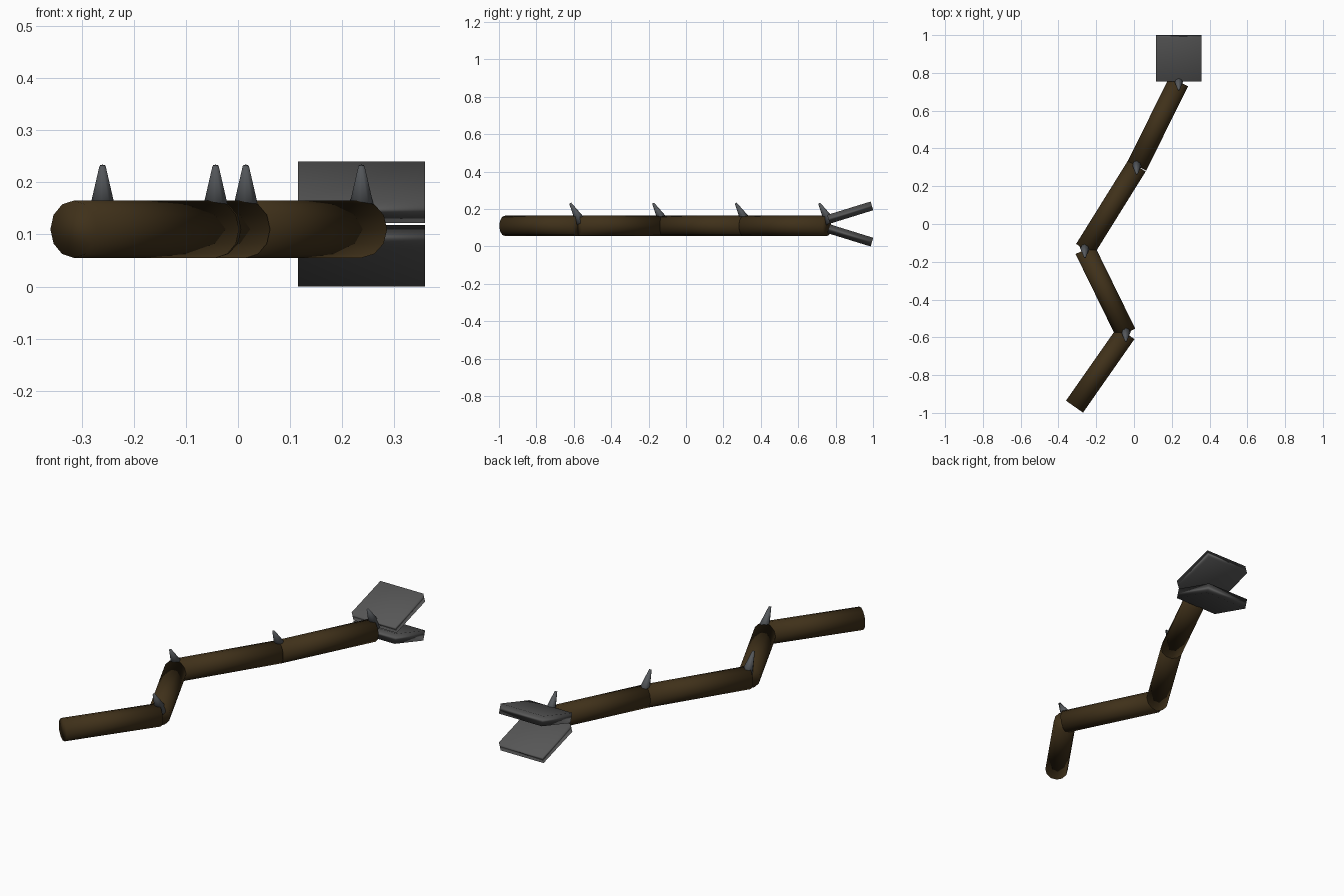
import bpy
import math
from mathutils import Vector

if "Cube" in bpy.data.objects:
    bpy.data.objects.remove(bpy.data.objects["Cube"])


def material(name, rgb):
    m = bpy.data.materials.new(name)
    m.diffuse_color = (*rgb, 1.0)
    m.use_nodes = True
    m.node_tree.nodes["Principled BSDF"].inputs["Base Color"].default_value = m.diffuse_color
    return m


BROWN = material("dark_brown", (0.050, 0.030, 0.010))
GREY = material("dark_grey", (0.095, 0.095, 0.095))
STEEL = material("thorn_grey", (0.090, 0.097, 0.105))


def finish(name, mat):
    ob = bpy.context.object
    ob.name = name
    ob.data.materials.append(mat)
    bpy.ops.object.shade_smooth()
    return ob


# Zigzag path of the body, at a constant height
TUBE_Z = 0.11
TUBE_R = 0.055
path = [(-0.315, -0.967), (-0.043, -0.578), (-0.26, -0.135),
        (0.015, 0.307), (0.237, 0.753)]
points = [Vector((x, y, TUBE_Z)) for x, y in path]

# Straight twelve-sided body segments
for i, (a, b) in enumerate(zip(points, points[1:])):
    d = b - a
    bpy.ops.mesh.primitive_cylinder_add(
        vertices=12, radius=TUBE_R, depth=d.length, location=(a + b) / 2,
        rotation=(math.pi / 2, 0, math.atan2(d.y, d.x) + math.pi / 2))
    finish(f"body_segment_{i + 1}", BROWN)

# Backward-leaning thorn at each joint
LEAN = math.radians(30)
for i, p in enumerate(points[1:]):
    bpy.ops.mesh.primitive_cone_add(
        vertices=8, radius1=0.030, radius2=0.006, depth=0.12,
        location=p + Vector((0, -0.011, 0.069)), rotation=(LEAN, 0, 0))
    finish(f"thorn_{i + 1}", STEEL)

# Two flat jaws opening away from the end of the body
for name, side in (("upper_jaw", 1), ("lower_jaw", -1)):
    bpy.ops.mesh.primitive_cube_add(
        size=1, location=(0.237, 0.878, 0.12 + side * 0.061),
        rotation=(side * 0.3, 0, 0))
    bpy.context.object.scale = (0.243, 0.243, 0.0486)
    finish(name, GREY)
